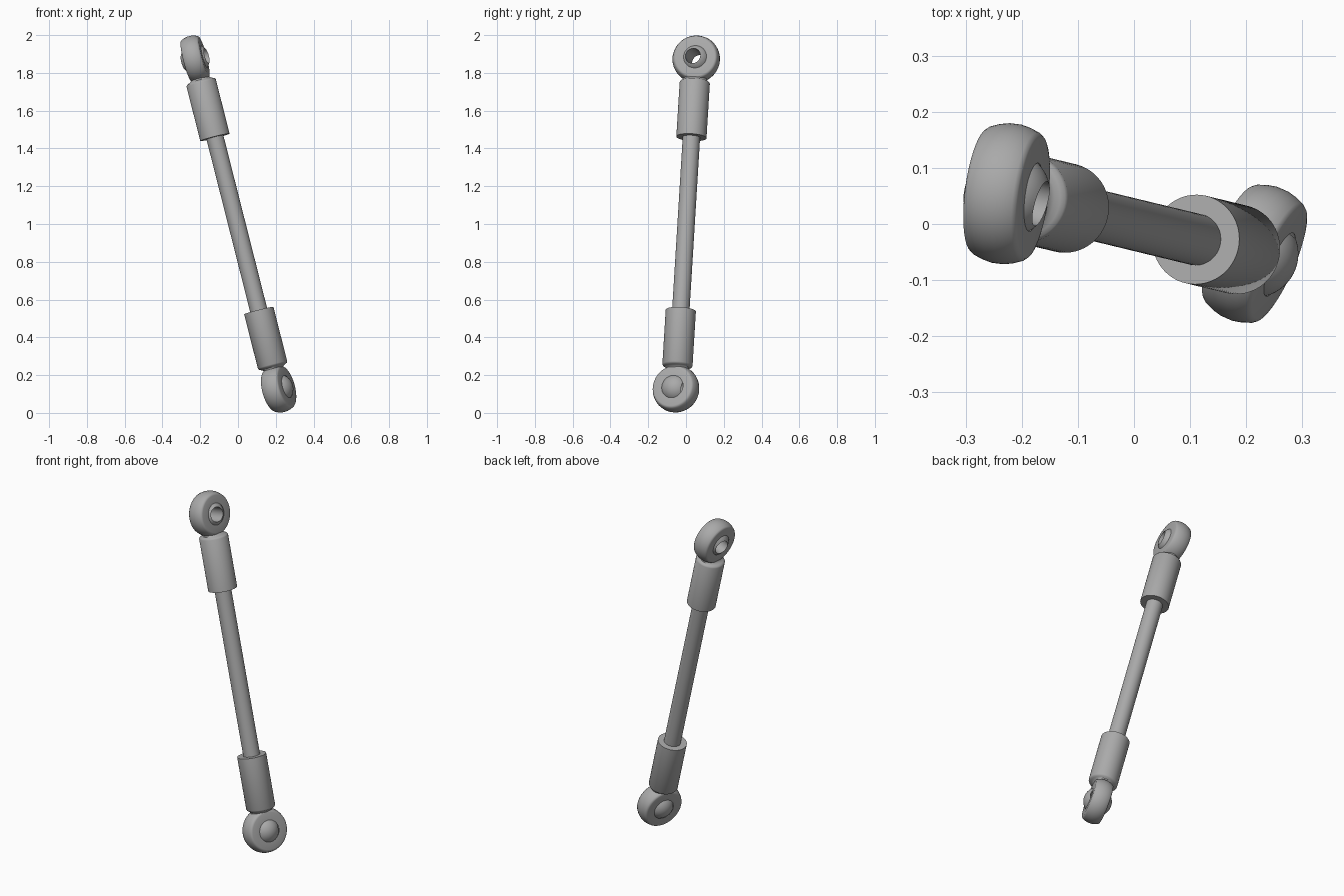
import bpy, bmesh, math
from mathutils import Vector, Matrix

if "Cube" in bpy.data.objects:
    bpy.data.objects.remove(bpy.data.objects["Cube"])

steel = bpy.data.materials.new("grey_steel")
steel.diffuse_color = (0.4, 0.4, 0.4, 1)
steel.use_nodes = True
steel.node_tree.nodes["Principled BSDF"].inputs["Base Color"].default_value = steel.diffuse_color

LOW = Vector((0.215, -0.053, 0.127))     # centre of lower eye
HIGH = Vector((-0.227, 0.054, 1.873))    # centre of upper eye
AXIS = (HIGH - LOW).normalized()


def frame(origin, z, x):
    """Matrix with local z along z and local x as close to x as possible."""
    z = z.normalized()
    x = (x - z * x.dot(z)).normalized()
    y = z.cross(x)
    return Matrix.Translation(origin) @ Matrix((x, y, z)).transposed().to_4x4()


def lathe(name, profile, matrix, closed=False, seg=64):
    """Spin (radius_x, radius_y, z) rows around local z."""
    bm = bmesh.new()
    rings = []
    for rx, ry, z in profile:
        ring = []
        for i in range(seg):
            a = 2 * math.pi * i / seg
            ring.append(bm.verts.new((rx * math.cos(a), ry * math.sin(a), z)))
        rings.append(ring)
    pairs = list(zip(rings, rings[1:]))
    if closed:
        pairs.append((rings[-1], rings[0]))
    else:
        bm.faces.new(rings[0])
        bm.faces.new(rings[-1])
    for a, b in pairs:
        for i in range(seg):
            j = (i + 1) % seg
            bm.faces.new((a[i], a[j], b[j], b[i]))
    bmesh.ops.recalc_face_normals(bm, faces=bm.faces)
    me = bpy.data.meshes.new(name)
    bm.to_mesh(me)
    bm.free()
    me.materials.append(steel)
    ob = bpy.data.objects.new(name, me)
    ob.matrix_world = matrix
    bpy.context.collection.objects.link(ob)
    bpy.ops.object.select_all(action='DESELECT')
    ob.select_set(True)
    bpy.context.view_layer.objects.active = ob
    bpy.ops.object.shade_smooth_by_angle(angle=math.radians(35))
    return ob


def round_rows(rows):
    return [(r, r, z) for r, z in rows]


# barrel-shaped eye ring with a spherical seat
SEAT, HALF = 0.079, 0.05
outer = [(0.104, -HALF), (0.111, -0.048), (0.116, -0.042), (0.122, -0.026), (0.1255, -0.01)]
outer += [(r, -z) for r, z in reversed(outer)]
seat = [(math.sqrt(SEAT ** 2 - z * z), z) for z in (HALF, 0.035, 0.018, 0, -0.018, -0.035, -HALF)]
EYE = round_rows(outer + seat)

# drilled ball
BALL, BORE = 0.078, 0.041
t0 = math.asin(BORE / BALL)
BALL_ROWS = round_rows([(BALL * math.sin(t), BALL * math.cos(t))
                        for t in (t0 + (math.pi - 2 * t0) * i / 20 for i in range(21))])

# sleeve with rounded shoulder and flattened neck running into the eye
SLEEVE = [(0.047, 0.080, 0.085), (0.046, 0.070, 0.098), (0.049, 0.064, 0.108),
          (0.058, 0.065, 0.116), (0.068, 0.069, 0.120), (0.076, 0.076, 0.124),
          (0.080, 0.080, 0.131), (0.080, 0.080, 0.428)]

ends = (("lower", LOW, AXIS, Vector((0.885, -0.385, 0.247)), Vector((0.62, 0.78, 0.0))),
        ("upper", HIGH, -AXIS, Vector((0.96, -0.125, 0.249)), Vector((0.93, -0.27, 0.27))))
for side, centre, inward, normal, bore in ends:
    face = normal - AXIS * normal.dot(AXIS)
    lathe(side + "_eye", EYE, frame(centre, face, AXIS), closed=True)
    lathe(side + "_ball", BALL_ROWS, frame(centre, bore, AXIS), closed=True)
    lathe(side + "_sleeve", SLEEVE, frame(centre, inward, face))

# connecting rod
length = (HIGH - LOW).length
lathe("rod", round_rows([(0.046, 0.40), (0.046, length - 0.40)]),
      frame(LOW, AXIS, Vector((1, 0, 0))))
